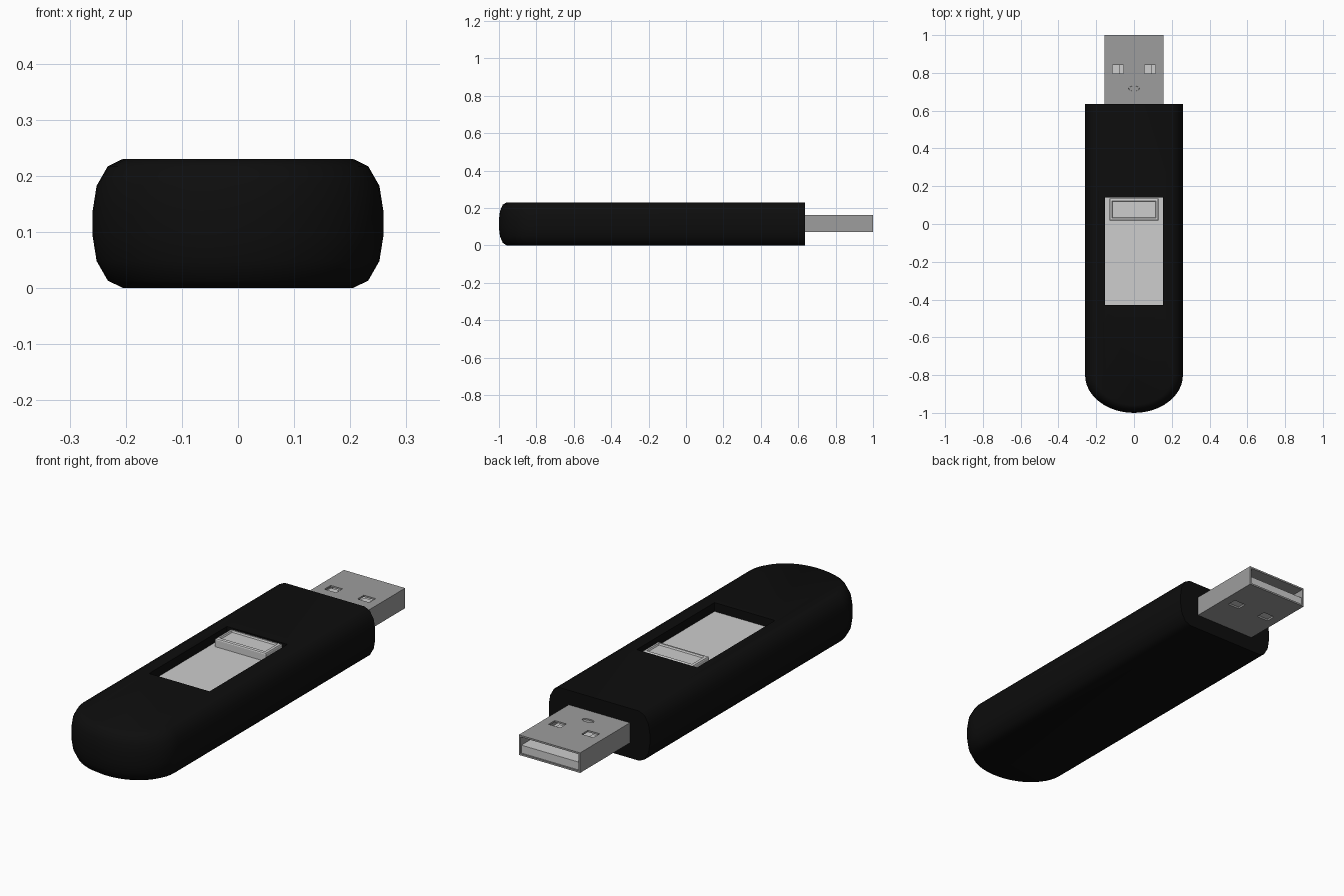
import bpy, bmesh, math

if "Cube" in bpy.data.objects:
    bpy.data.objects.remove(bpy.data.objects["Cube"])


def material(name, r, g, b):
    m = bpy.data.materials.new(name)
    m.diffuse_color = (r, g, b, 1)
    m.use_nodes = True
    m.node_tree.nodes["Principled BSDF"].inputs["Base Color"].default_value = m.diffuse_color
    return m


BLACK = material("black plastic", 0.004, 0.004, 0.004)
METAL = material("connector metal", 0.34, 0.34, 0.34)
LIGHT = material("light grey plastic", 0.61, 0.61, 0.61)


def from_bmesh(name, bm, mat):
    bmesh.ops.recalc_face_normals(bm, faces=bm.faces)
    me = bpy.data.meshes.new(name)
    bm.to_mesh(me)
    bm.free()
    ob = bpy.data.objects.new(name, me)
    bpy.context.collection.objects.link(ob)
    if mat:
        me.materials.append(mat)
    return ob


def box(name, x, y, z, mat=None):
    """Box from (min, max) pairs."""
    bm = bmesh.new()
    bmesh.ops.create_cube(bm, size=1)
    for v in bm.verts:
        v.co = [(a + b) / 2 + c * (b - a) for (a, b), c in zip((x, y, z), v.co)]
    return from_bmesh(name, bm, mat)


def activate(ob):
    bpy.ops.object.select_all(action='DESELECT')
    ob.select_set(True)
    bpy.context.view_layer.objects.active = ob


def cut(ob, cutter):
    cutter.hide_render = True
    mod = ob.modifiers.new("cut", 'BOOLEAN')
    mod.operation = 'DIFFERENCE'
    mod.solver = 'EXACT'
    mod.object = cutter
    activate(ob)
    bpy.ops.object.modifier_apply(modifier=mod.name)
    bpy.data.objects.remove(cutter)


# Body: plan outline with a rounded front end, lofted through inset levels
LEVELS = [(0.054, 0), (0.027, 0.013), (0.007, 0.048), (0, 0.092),
          (0, 0.138), (0.007, 0.182), (0.027, 0.217), (0.054, 0.23)]
SEG = 24
bm = bmesh.new()
rings = []
for inset, z in LEVELS:
    a, b = 0.259 - inset, 0.2 - inset * 0.75
    pts = [(a, 0.635)]
    pts += [(a * math.cos(math.pi * i / SEG), -0.8 - b * math.sin(math.pi * i / SEG))
            for i in range(SEG + 1)]
    pts.append((-a, 0.635))
    rings.append([bm.verts.new((x, y, z)) for x, y in pts])
n = len(rings[0])
for lo, hi in zip(rings, rings[1:]):
    for i in range(n - 1):
        bm.faces.new((lo[i], lo[i + 1], hi[i + 1], hi[i]))
bm.faces.new(rings[0])
bm.faces.new(rings[-1])
bm.faces.new([r[0] for r in rings] + [r[-1] for r in reversed(rings)])
body = from_bmesh("body", bm, BLACK)

# Recess for the slider
cut(body, box("recess_cutter", (-0.155, 0.155), (-0.43, 0.14), (0.184, 0.3)))
activate(body)
bpy.ops.object.shade_smooth_by_angle(angle=math.radians(40))

# Slider plate on the recess floor
box("slider_plate", (-0.154, 0.154), (-0.429, 0.139), (0.183, 0.19), LIGHT)

# Slider button with a raised rim and sunken middle
bm = bmesh.new()
bmesh.ops.create_cube(bm, size=1)
for v in bm.verts:
    v.co = (v.co.x * 0.26, 0.077 + v.co.y * 0.118, 0.2085 + v.co.z * 0.041)
bm.normal_update()
top = [f for f in bm.faces if f.normal.z > 0.9]
bmesh.ops.bevel(bm, geom=list(top[0].edges), offset=0.007, segments=2,
                profile=0.5, affect='EDGES')
bm.normal_update()
top = [f for f in bm.faces if f.normal.z > 0.99]
bmesh.ops.inset_region(bm, faces=top, thickness=0.009, depth=0)
bmesh.ops.inset_region(bm, faces=top, thickness=0.005, depth=-0.007)
button = from_bmesh("slider_button", bm, LIGHT)

# Connector shell: hollow tube, square holes above and below, shallow dimple
shell = box("connector_shell", (-0.157, 0.157), (0.6, 1.0), (0.07, 0.163), METAL)
cut(shell, box("cavity_cutter", (-0.149, 0.149), (0.64, 1.1), (0.078, 0.155)))
for side in (-1, 1):
    x = side * 0.085
    cut(shell, box("hole_cutter", (x - 0.03, x + 0.03), (0.797, 0.843), (0.0, 0.3)))
bm = bmesh.new()
bmesh.ops.create_cone(bm, cap_ends=True, segments=24, radius1=0.027, radius2=0.033, depth=0.02)
for v in bm.verts:
    v.co = (v.co.x, 0.717 + v.co.y * 0.5, 0.168 + v.co.z)
cut(shell, from_bmesh("dimple_cutter", bm, None))

# Contact tongue in the lower half, and spring tabs behind the upper holes
box("contact_tongue", (-0.1485, 0.1485), (0.641, 0.994), (0.0785, 0.115), LIGHT)
for side in (-1, 1):
    x = side * 0.085
    box("spring_tab", (x - 0.034, x + 0.01), (0.79, 0.85), (0.115, 0.147), LIGHT)
